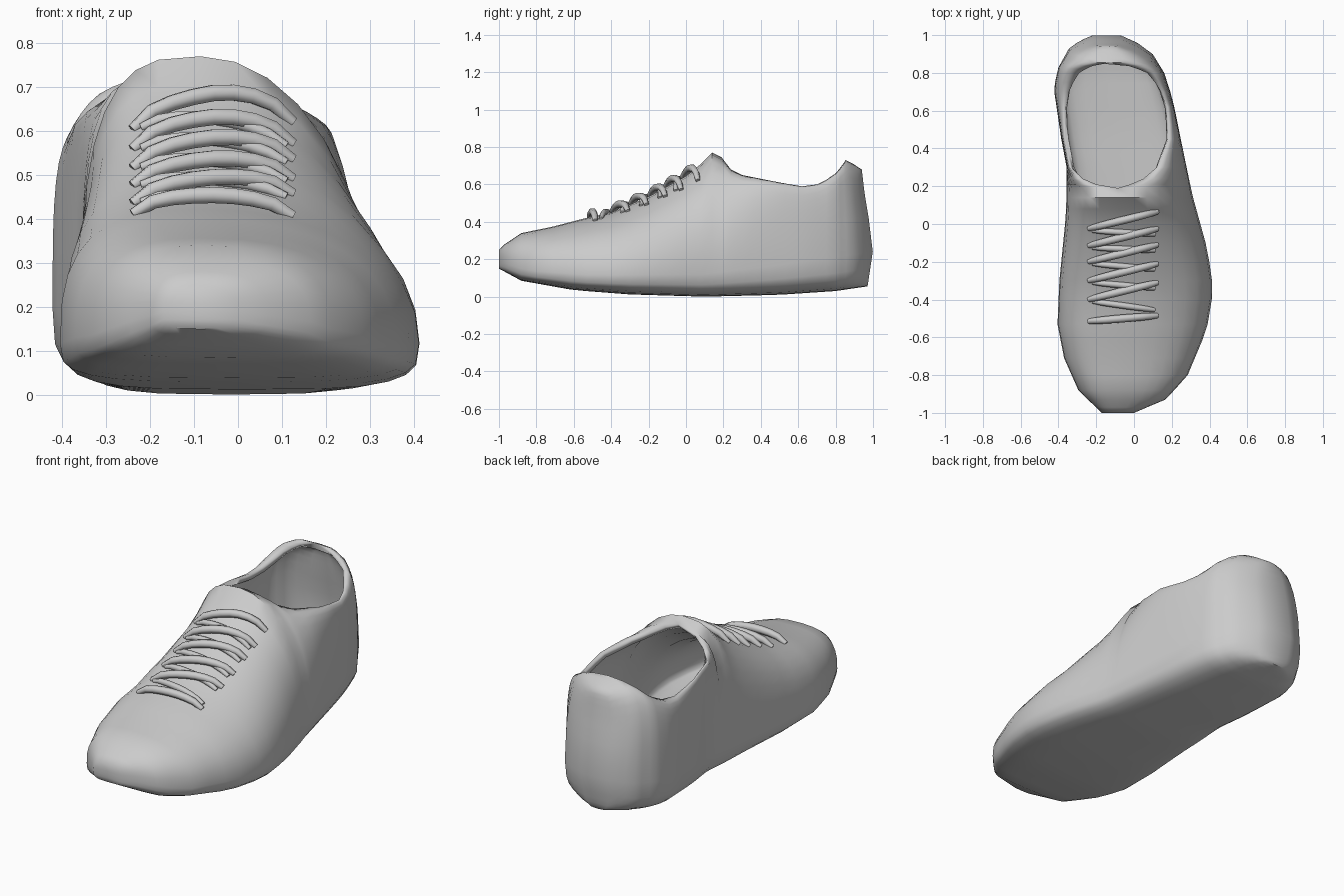
import bpy, bmesh
from math import sin, cos, pi
from mathutils import Vector

if "Cube" in bpy.data.objects:
    bpy.data.objects.remove(bpy.data.objects["Cube"])

# Outline curves of the shoe: (y, value)
LEFT = [(-1, -.17), (-.97, -.2), (-.89, -.29), (-.71, -.37), (-.53, -.405), (-.3, -.395), (.05, -.36),
        (.29, -.355), (.45, -.385), (.72, -.425), (.83, -.4), (.93, -.345), (.97, -.29), (1, -.22)]
RIGHT = [(-1, .0), (-.97, .07), (-.93, .165), (-.81, .28), (-.56, .385), (-.35, .42), (-.14, .39),
         (.15, .31), (.34, .27), (.66, .205), (.8, .16), (.9, .1), (.96, .02), (1, -.07)]
BOTTOM = [(-1, .15), (-.88, .085), (-.6, .035), (-.3, .012), (.1, 0), (.5, .01), (.8, .03), (1, .055)]
WIDEST = [(-1, .19), (-.85, .14), (-.5, .115), (.1, .12), (.5, .17), (1, .24)]
TOP = [(-1, .25), (-.97, .28), (-.88, .34), (-.71, .375), (-.53, .422), (-.4, .45), (-.2, .535), (0, .645),
       (.08, .71), (.14, .77), (.19, .745), (.24, .68), (.3, .65), (.5, .61), (.62, .59), (.7, .6),
       (.77, .635), (.85, .7), (.9, .73), (.95, .715), (1, .68)]
RIM_L = [(-1, -.085), (.19, -.085), (.21, -.2), (.24, -.27), (.3, -.335), (.45, -.362), (.6, -.365),
         (.72, -.34), (.8, -.29), (.86, -.22), (.9, -.13), (1, -.13)]
RIM_R = [(-1, -.085), (.19, -.085), (.21, -.02), (.24, .05), (.3, .12), (.45, .18), (.6, .18),
         (.72, .135), (.8, .07), (.86, -.03), (.9, -.13), (1, -.13)]
ROUND_L = [(-1, .75), (-.5, .7), (0, .65), (1, .55)]
ROUND_R = [(-1, .75), (-.6, .9), (-.2, 1), (.15, 1), (.4, .75), (1, .55)]
HEEL_LEAN = [(0, .04), (.05, .03), (.25, 0), (.4, .02), (.55, .045), (.68, .06), (.74, .1)]


def at(curve, t):
    if t <= curve[0][0]:
        return curve[0][1]
    for (a, u), (b, v) in zip(curve, curve[1:]):
        if t <= b:
            return u + (v - u) * (t - a) / (b - a)
    return curve[-1][1]


def half_section(y, side, rim, rnd, n=8, m=6):
    """Points from the top edge down one side to the bottom centre."""
    xm, xt, e = at(side, y), at(rim, y), at(rnd, y)
    zm, zt, zb = at(WIDEST, y), at(TOP, y), at(BOTTOM, y)
    xc = (at(LEFT, y) + at(RIGHT, y)) / 2
    pts = []
    for i in range(n + 1):
        a = pi / 2 * i / n
        pts.append((xt + (xm - xt) * sin(a) ** e, zm + (zt - zm) * max(cos(a), 0) ** e))
    for i in range(1, m + 1):
        a = pi / 2 * i / m
        pts.append((xc + (xm - xc) * max(cos(a), 0) ** .55, zm - (zm - zb) * sin(a) ** .55))
    w = max(0, (y - .8) / .2)
    return [Vector((x, y - w * at(HEEL_LEAN, z), z)) for x, z in pts]


def top_z(x, y):
    """Height of the upper above a point."""
    side, rim, rnd = (LEFT, RIM_L, ROUND_L) if x < at(RIM_L, y) else (RIGHT, RIM_R, ROUND_R)
    e = at(rnd, y)
    r = min(1, abs((x - at(rim, y)) / (at(side, y) - at(rim, y))))
    s = r ** (1 / e)
    zm = at(WIDEST, y)
    return zm + (at(TOP, y) - zm) * (1 - s * s) ** (e / 2)


# Shoe body: lofted cross-sections, open along the collar
stations = [-1, -.97, -.93, -.88, -.8, -.71, -.62, -.53, -.4, -.3, -.2, -.1, 0, .08, .14, .19, .21, .24,
            .3, .37, .45, .53, .62, .7, .75, .8, .83, .86, .9, .93, .96, .98, 1]
bm = bmesh.new()
rows = []
for y in stations:
    left = half_section(y, LEFT, RIM_L, ROUND_L)
    right = half_section(y, RIGHT, RIM_R, ROUND_R)
    rows.append([bm.verts.new(p) for p in left + right[-2::-1]])
for a, b in zip(rows, rows[1:]):
    for i in range(len(a) - 1):
        bm.faces.new((a[i], a[i + 1], b[i + 1], b[i]))
# Toe and heel end faces
for row in (rows[0], rows[-1]):
    k = len(row)
    for i in range(k // 2 - 1):
        bm.faces.new((row[i], row[i + 1], row[k - 2 - i], row[k - 1 - i]))
    c = k // 2
    bm.faces.new((row[c - 1], row[c], row[c + 1]))
bmesh.ops.remove_doubles(bm, verts=bm.verts, dist=.0005)
bmesh.ops.recalc_face_normals(bm, faces=bm.faces)
bm.faces.ensure_lookup_table()
low = min(bm.faces, key=lambda f: f.calc_center_median().z)
if low.normal.z > 0:
    bmesh.ops.reverse_faces(bm, faces=bm.faces)
me = bpy.data.meshes.new("shoe_body")
bm.to_mesh(me)
bm.free()
body = bpy.data.objects.new("shoe_body", me)
bpy.context.collection.objects.link(body)
# Wall thickness gives the lining and the footbed
wall = body.modifiers.new("lining", 'SOLIDIFY')
wall.thickness = .03
wall.offset = -1
bpy.context.view_layer.objects.active = body
body.select_set(True)
bpy.ops.object.shade_smooth_by_angle(angle=1.0)


# Laces: tubes that follow the upper
def laces(name, runs, radius, lift):
    cu = bpy.data.curves.new(name, 'CURVE')
    cu.dimensions = '3D'
    cu.bevel_depth = radius
    cu.bevel_resolution = 1
    cu.use_fill_caps = True
    for (x0, y0), (x1, y1) in runs:
        n = 9
        sp = cu.splines.new('POLY')
        sp.points.add(n - 1)
        for i, p in enumerate(sp.points):
            t = i / (n - 1)
            x, y = x0 + (x1 - x0) * t, y0 + (y1 - y0) * t
            p.co = (x, y, top_z(x, y) + lift * sin(pi * t) ** .4, 1)
            p.radius = .65 + .35 * sin(pi * t) ** .5
        sp.use_smooth = True
    ob = bpy.data.objects.new(name, cu)
    bpy.context.collection.objects.link(ob)


ys = [-.515, -.4, -.3, -.2, -.115, -.025]
laces("lace_bars", [((-.24, y), (.125, y + (.03 if i == 0 else .09))) for i, y in enumerate(ys)], .021, .026)
laces("lace_crossings", [((-.22, b - .01), (.11, a + .06)) for a, b in zip(ys, ys[1:])], .017, .01)
